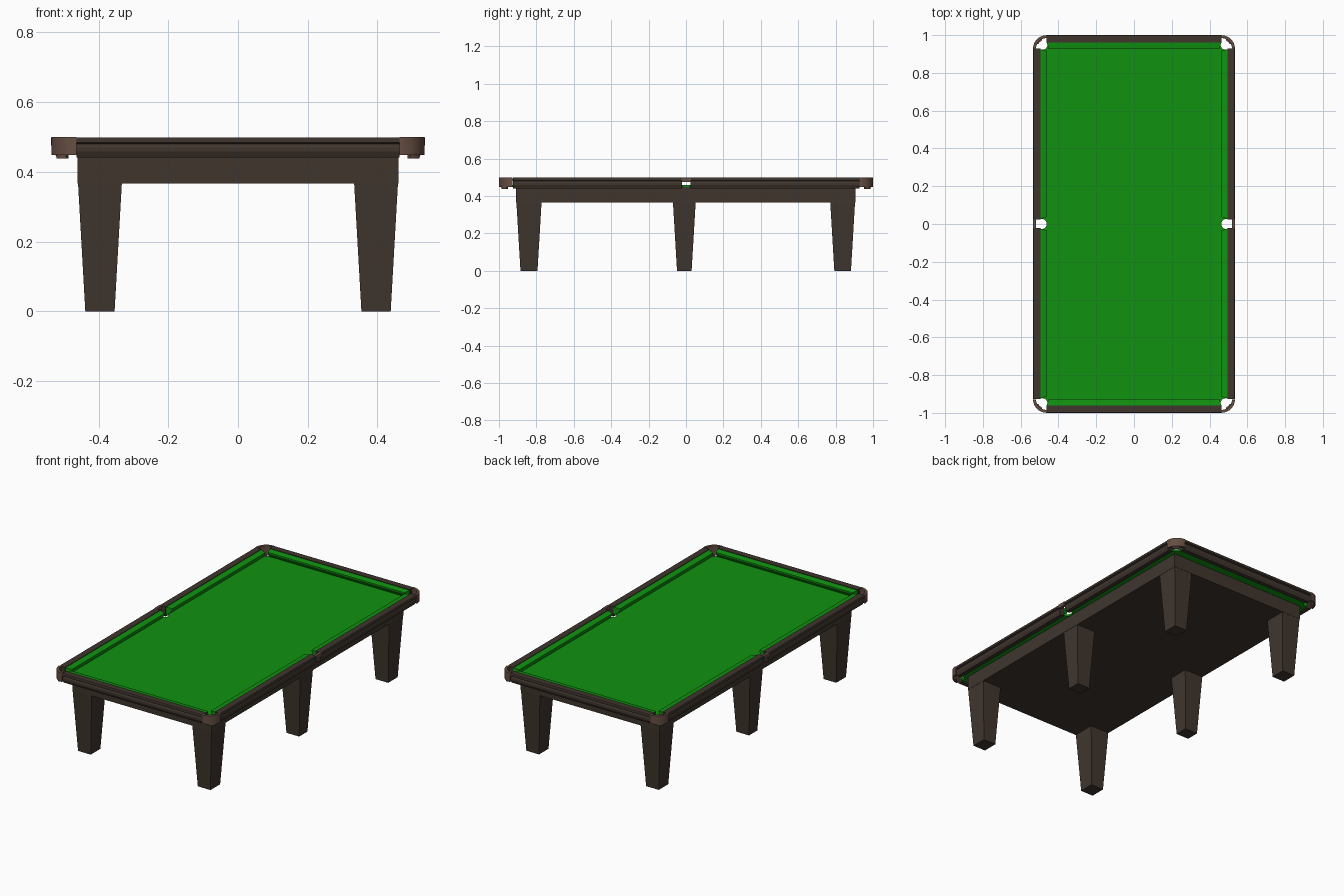
import bpy, bmesh, math
from mathutils import Vector

if "Cube" in bpy.data.objects:
    bpy.data.objects.remove(bpy.data.objects["Cube"])


def material(name, rgb):
    m = bpy.data.materials.new(name)
    m.diffuse_color = (*rgb, 1)
    m.use_nodes = True
    m.node_tree.nodes["Principled BSDF"].inputs["Base Color"].default_value = m.diffuse_color
    return m


WOOD = material("dark wood", (0.050, 0.036, 0.027))
FELT = material("green felt", (0.005, 0.29, 0.005))
CAP = material("brown leather", (0.13, 0.075, 0.055))


def loft(name, start, end, mat):
    """Solid between two matching rings of points."""
    bm = bmesh.new()
    a = [bm.verts.new(p) for p in start]
    b = [bm.verts.new(p) for p in end]
    n = len(a)
    bm.faces.new(a)
    bm.faces.new(b[::-1])
    for i in range(n):
        j = (i + 1) % n
        bm.faces.new((a[i], b[i], b[j], a[j]))
    bmesh.ops.recalc_face_normals(bm, faces=bm.faces)
    me = bpy.data.meshes.new(name)
    bm.to_mesh(me)
    bm.free()
    me.materials.append(mat)
    ob = bpy.data.objects.new(name, me)
    bpy.context.collection.objects.link(ob)
    return ob


def rect(x0, x1, y0, y1, z):
    return [(x0, y0, z), (x1, y0, z), (x1, y1, z), (x0, y1, z)]


def plate(name, outline, z0, z1, mat):
    return loft(name, [(x, y, z0) for x, y in outline],
                [(x, y, z1) for x, y in outline], mat)


def arc(cx, cy, r, a0, a1, n):
    return [(cx + r * math.cos(math.radians(a0 + (a1 - a0) * i / n)),
             cy + r * math.sin(math.radians(a0 + (a1 - a0) * i / n)))
            for i in range(n + 1)]


def run(name, profile, origin, inward, along, a, b, mat, miter=0.0):
    """Sweep an (inward, z) profile from a to b; ends taper by miter."""
    o, i, t = Vector(origin), Vector(inward), Vector(along)
    up = Vector((0, 0, 1))
    loft(name, [o + i * d + up * z + t * (a + d * miter) for d, z in profile],
         [o + i * d + up * z + t * (b - d * miter) for d, z in profile], mat)


# Frame under the bed
loft("apron", rect(-0.46, 0.46, -0.908, 0.905, 0.366),
     rect(-0.46, 0.46, -0.908, 0.905, 0.449), WOOD)

# Six tapered legs
for sx in (-1, 1):
    for label, y0, y1 in (("front", -0.907, -0.772), ("middle", -0.07, 0.052),
                          ("back", 0.771, 0.904)):
        xs = sorted((sx * 0.333, sx * 0.459))
        loft(f"{label}_leg", rect(xs[0], xs[1], y0, y1, 0.37),
             rect(xs[0] + 0.021, xs[1] - 0.021, y0 + 0.022, y1 - 0.022, 0), WOOD)

# Felt bed with pocket cut-outs: one quadrant outline, mirrored round
quad = arc(0.49, 0, 0.028, 180, 80, 6) + arc(0.487, 0.952, 0.03, -75, -195, 8)
quad[-1] = (quad[-1][0], 0.965)
quad[6] = (0.495, quad[6][1])
quad[7] = (0.495, quad[7][1])
bed = quad + [(-x, y) for x, y in quad[::-1]][:-1]
bed += [(-x, -y) for x, y in quad] + [(x, -y) for x, y in quad[::-1]][:-1]
plate("felt_bed", bed, 0.449, 0.46, FELT)

# Rails and cushions
rail_profile = [(0.002, 0.499), (0, 0.496), (0, 0.484), (0.010, 0.480),
                (0.006, 0.470), (0.006, 0.458), (0.014, 0.441),
                (0.039, 0.441), (0.039, 0.499)]
cushion_profile = [(0.038, 0.496), (0.074, 0.491), (0.074, 0.484),
                   (0.058, 0.459), (0.038, 0.459)]
for s in (-1, 1):
    for a, b in ((-0.926, -0.022), (0.024, 0.928)):
        base = ((s * 0.534, 0, 0), (-s, 0, 0), (0, 1, 0))
        run("side_rail", rail_profile, *base, a, b, WOOD)
        run("side_cushion", cushion_profile, *base, a - 0.01, b + 0.01, FELT, 0.32)
    base = ((0, s * 1.0, 0), (0, -s, 0), (1, 0, 0))
    run("end_rail", rail_profile, *base, -0.463, 0.463, WOOD)
    run("end_cushion", cushion_profile, *base, -0.475, 0.475, FELT, 0.32)


# Corner pocket caps with a small foot below
def ring(r0, r1, a0, a1, n):
    return arc(0.463, 0.928, r1, a0, a1, n) + arc(0.463, 0.928, r0, a1, a0, n)


for sx in (-1, 1):
    for sy in (-1, 1):
        for name, pts, z0, z1 in (
                ("corner_cap", ring(0.056, 0.0715, 0, 90, 14), 0.448, 0.5),
                ("corner_cap_foot", ring(0.050, 0.066, 28, 62, 4), 0.438, 0.449)):
            ob = plate(name, [(sx * x, sy * y) for x, y in pts], z0, z1, CAP)
            bpy.ops.object.select_all(action='DESELECT')
            ob.select_set(True)
            bpy.context.view_layer.objects.active = ob
            bpy.ops.object.shade_smooth_by_angle(angle=math.radians(30))

    # Middle pocket cap bridging the two side rails
    xs = sorted((sx * 0.519, sx * 0.536))
    loft("middle_cap", rect(xs[0], xs[1], -0.024, 0.026, 0.476),
         rect(xs[0], xs[1], -0.024, 0.026, 0.499), CAP)
